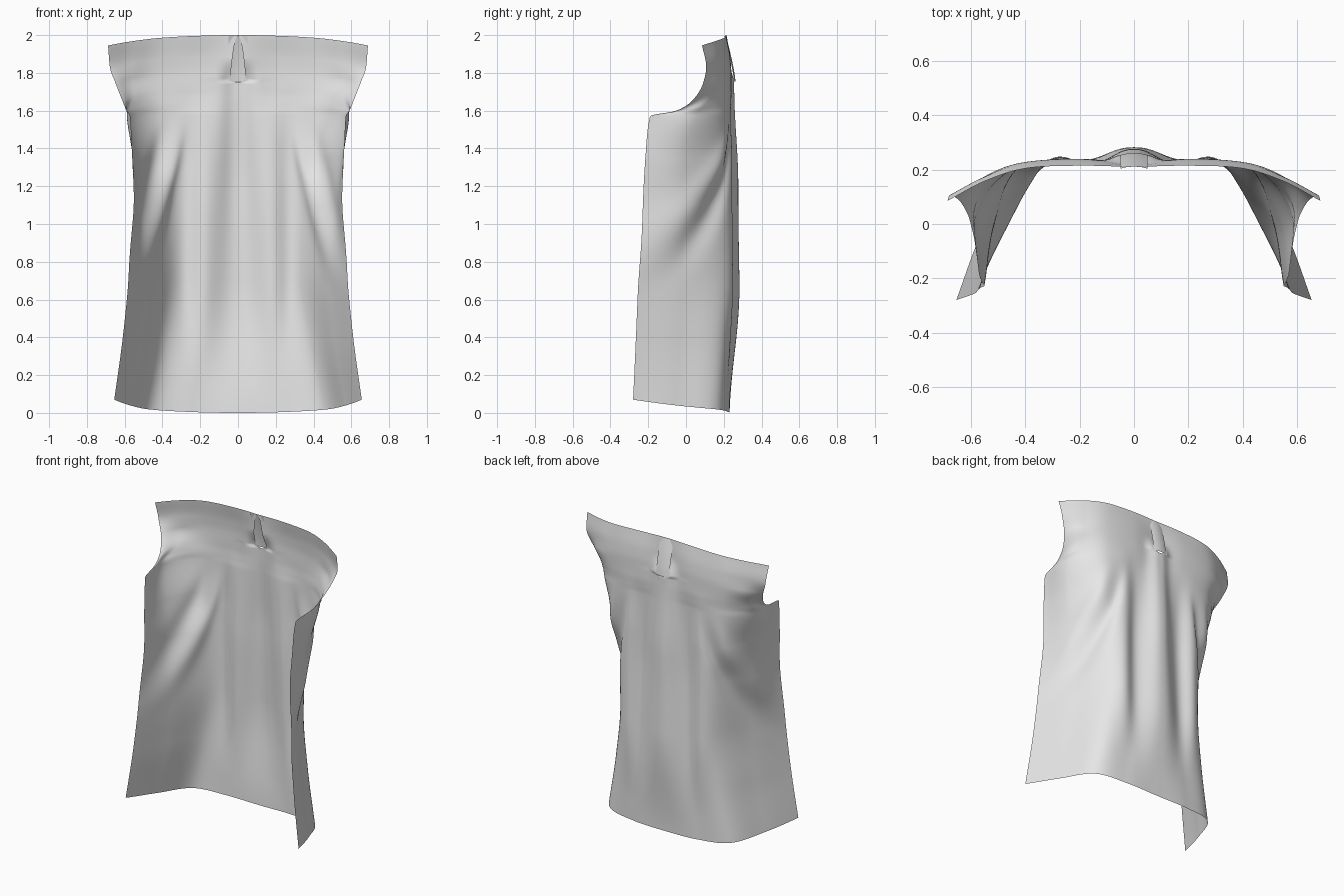
import bpy, bmesh, math
from mathutils import Vector

cube = bpy.data.objects.get("Cube")
if cube:
    bpy.data.objects.remove(cube, do_unlink=True)

cloth = bpy.data.materials.new("pale grey cloth")
cloth.use_nodes = True
COLOUR = (0.8, 0.8, 0.8, 1)
cloth.diffuse_color = COLOUR
bsdf = next(n for n in cloth.node_tree.nodes if n.type == "BSDF_PRINCIPLED")
bsdf.inputs["Base Color"].default_value = COLOUR

# Half cross-sections, hem to shoulder: (centre z, edge z), then x, y from centre to edge
SECTIONS = [
    ((0, .07), (0, .23), (.24, .225), (.46, .17), (.57, -.05), (.655, -.28)),
    ((.38, .4), (0, .23), (.2, .23), (.39, .19), (.51, -.03), (.61, -.265)),
    ((.75, .75), (0, .225), (.2, .225), (.35, .2), (.48, -.02), (.575, -.25)),
    ((1.1, 1.1), (0, .22), (.19, .22), (.36, .2), (.5, -.01), (.55, -.23)),
    ((1.36, 1.35), (0, .22), (.2, .225), (.41, .195), (.54, 0), (.56, -.215)),
    ((1.58, 1.57), (0, .22), (.2, .23), (.44, .205), (.58, .04), (.57, -.19)),
    ((1.63, 1.6), (0, .22), (.2, .235), (.43, .21), (.575, .08), (.59, -.05)),
    ((1.7, 1.66), (0, .22), (.2, .24), (.42, .22), (.55, .14), (.615, .04)),
    ((1.8, 1.75), (0, .22), (.2, .24), (.42, .225), (.56, .17), (.65, .092)),
    ((1.88, 1.83), (0, .217), (.2, .235), (.42, .22), (.56, .17), (.678, .107)),
    ((2, 1.945), (0, .21), (.2, .215), (.4, .205), (.55, .158), (.688, .085)),
]
COLS, ROWS = 56, 200
PLEAT_TOP = 1.76
KNOTS = [s[0][0] for s in SECTIONS]


def smooth(a, b, v):
    t = min(max((v - a) / (b - a), 0), 1)
    return t * t * (3 - 2 * t)


def bell(v, width):
    return math.exp(-(v / width) ** 2)


def spline(points, t):
    """Catmull-Rom curve through the points, t from 0 to 1."""
    last = len(points) - 1
    i = min(int(t * last), last - 1)
    u = t * last - i
    b, c = points[i], points[i + 1]
    a = points[i - 1] if i else 2 * b - c
    d = points[i + 2] if i + 2 <= last else 2 * c - b
    return b + (c - a) * u / 2 + (2 * a - 5 * b + 4 * c - d) * u * u / 2 \
        + (3 * b - a - 3 * c + d) * u ** 3 / 2


def along_height(values, z):
    """Value at centre height z, without overshoot between the sections."""
    slopes = [(values[i + 1] - values[i]) / (KNOTS[i + 1] - KNOTS[i])
              for i in range(len(values) - 1)]
    tangents = [slopes[0]]
    for a, b in zip(slopes, slopes[1:]):
        tangents.append(2 * a * b / (a + b) if a * b > 0 else 0)
    tangents.append(slopes[-1])
    i = max(k for k in range(len(slopes)) if k == 0 or KNOTS[k] <= z)
    h = KNOTS[i + 1] - KNOTS[i]
    u = (z - KNOTS[i]) / h
    ease = u * u * (3 - 2 * u)
    return values[i] * (1 - ease) + values[i + 1] * ease \
        + h * u * (1 - u) * (tangents[i] * (1 - u) - tangents[i + 1] * u)


def drape(x, y, z):
    """Add the centre pleat, the soft folds beside it and the slanting side folds."""
    fade = smooth(-.05, .7, z) * (1 - .4 * smooth(1.2, 1.74, z)) * (1 - smooth(1.74, 1.88, z))
    width = .055 + .1 * (1 - z / 2)
    y += .057 * fade * math.exp(-abs(x / width) ** 2.4)
    soft = smooth(.15, .7, z) * (1 - smooth(1.3, 1.75, z))
    y += soft * (.022 * bell(x - .27, .07) - .008 * bell(x - .18, .05))
    slant = smooth(.6, 1.1, z) * (1 - smooth(1.25, 1.65, z))
    off = x - .3 - .24 * (1.55 - z)
    push = slant * (.018 * bell(off - .08, .045) - .024 * bell(off, .04))
    # opening under the hanging strip
    if z > PLEAT_TOP - .001:
        gap = .042 * math.sqrt(max(0, (2 - z) / (2 - PLEAT_TOP)))
        x += gap * math.exp(-x / .1)
    return x + push * .8, y + push * .6, z


def finish(name, bm):
    mesh = bpy.data.meshes.new(name)
    bm.to_mesh(mesh)
    bm.free()
    mesh.materials.append(cloth)
    obj = bpy.data.objects.new(name, mesh)
    bpy.context.collection.objects.link(obj)
    for face in mesh.polygons:
        face.use_smooth = True
    return obj


def grid_mesh(rows):
    bm = bmesh.new()
    grid = [[bm.verts.new(p) for p in row] for row in rows]
    for low, high in zip(grid, grid[1:]):
        for i in range(len(low) - 1):
            bm.faces.new((low[i + 1], low[i], high[i], high[i + 1]))
    return bm


# Back panel: loft one half, then mirror it
edge_z = [s[0][1] for s in SECTIONS]
columns = [[[s[k][axis] for s in SECTIONS] for axis in range(2)] for k in range(1, 6)]
rows = []
for r in range(ROWS + 1):
    z = 2 * r / ROWS
    controls = [Vector((along_height(xs, z), along_height(ys, z))) for xs, ys in columns]
    drop = along_height(edge_z, z) - z
    row = []
    for c in range(COLS + 1):
        s = c / COLS
        p = spline(controls, s)
        row.append(drape(max(p.x, 0), p.y, z + drop * s * s))
    rows.append(row)
panel = finish("back_panel", grid_mesh(rows))
mirror = panel.modifiers.new("mirror", "MIRROR")
mirror.use_mirror_merge = True
mirror.merge_threshold = .0005

# Hanging strip over the top of the pleat
rows = []
for r in range(9):
    t = r / 8
    z = PLEAT_TOP - .005 + t * (2 - PLEAT_TOP)
    y = .262 - .05 * t ** 1.3
    rows.append([(.05 * k / 3, y - .008 * (k / 3) ** 2, z) for k in range(-3, 4)])
finish("pleat_strip", grid_mesh(rows))
